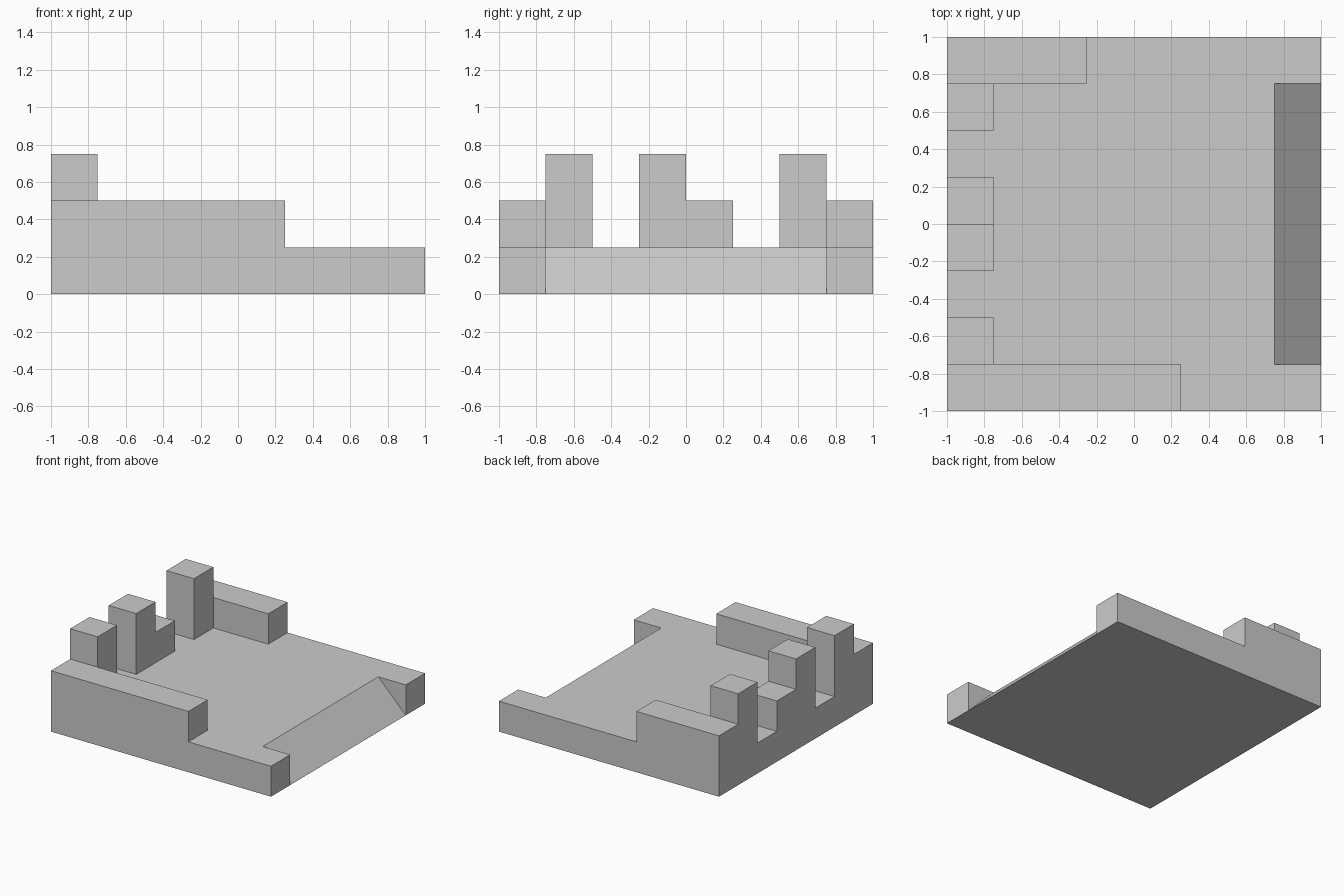
import bpy
import bmesh

cube = bpy.data.objects.get("Cube")
if cube:
    bpy.data.objects.remove(cube, do_unlink=True)

U = 0.25      # building module
SINK = 0.12   # height where raised parts start, inside the slab

grey = bpy.data.materials.new("stone_grey")
grey.use_nodes = True
GREY = (0.6, 0.6, 0.6, 1)
grey.diffuse_color = GREY
grey.node_tree.nodes["Principled BSDF"].inputs["Base Color"].default_value = GREY


def prism(name, profile, y0, y1):
    """Extrude an xz profile from y0 to y1."""
    bm = bmesh.new()
    face = bm.faces.new([bm.verts.new((x, y0, z)) for x, z in profile])
    ext = bmesh.ops.extrude_face_region(bm, geom=[face])
    moved = [v for v in ext["geom"] if isinstance(v, bmesh.types.BMVert)]
    bmesh.ops.translate(bm, verts=moved, vec=(0, y1 - y0, 0))
    bmesh.ops.recalc_face_normals(bm, faces=bm.faces)
    mesh = bpy.data.meshes.new(name)
    bm.to_mesh(mesh)
    bm.free()
    mesh.materials.append(grey)
    obj = bpy.data.objects.new(name, mesh)
    bpy.context.collection.objects.link(obj)
    return obj


def block(name, x0, x1, y0, y1, z0, z1):
    return prism(name, [(x0, z0), (x1, z0), (x1, z1), (x0, z1)], y0, y1)


def combine(target, tool, operation):
    """Apply a boolean and discard the tool object."""
    mod = target.modifiers.new(operation.lower(), 'BOOLEAN')
    mod.operation = operation
    mod.solver = 'EXACT'
    mod.object = tool
    bpy.context.view_layer.objects.active = target
    bpy.ops.object.modifier_apply(modifier=mod.name)
    bpy.data.objects.remove(tool, do_unlink=True)


# Floor slab
platform = block("walled_platform", -1, 1, -1, 1, 0, U)

# Sloping entrance ramp cut into the +x side
ramp = prism("ramp_cutter", [(0.7, 0.3), (1.05, -0.05), (1.05, 0.3)], -3 * U, 3 * U)
combine(platform, ramp, 'DIFFERENCE')

# Front and back walls
combine(platform, block("front_wall", -1, U, -1, -3 * U, SINK, 2 * U), 'UNION')
combine(platform, block("back_wall", -1, -U, 3 * U, 1, SINK, 2 * U), 'UNION')

# Pillars along the -x side: start along y and height, in modules
for start, height in ((-3, 3), (-1, 3), (0, 2), (2, 3)):
    y = start * U
    pillar = block("pillar", -1, -3 * U, y, y + U, SINK, height * U)
    combine(platform, pillar, 'UNION')

# Merge flat regions into single clean faces
bm = bmesh.new()
bm.from_mesh(platform.data)
bmesh.ops.remove_doubles(bm, verts=bm.verts, dist=0.0005)
bmesh.ops.dissolve_limit(bm, angle_limit=0.01, verts=bm.verts, edges=bm.edges)
bmesh.ops.recalc_face_normals(bm, faces=bm.faces)
bm.to_mesh(platform.data)
bm.free()
